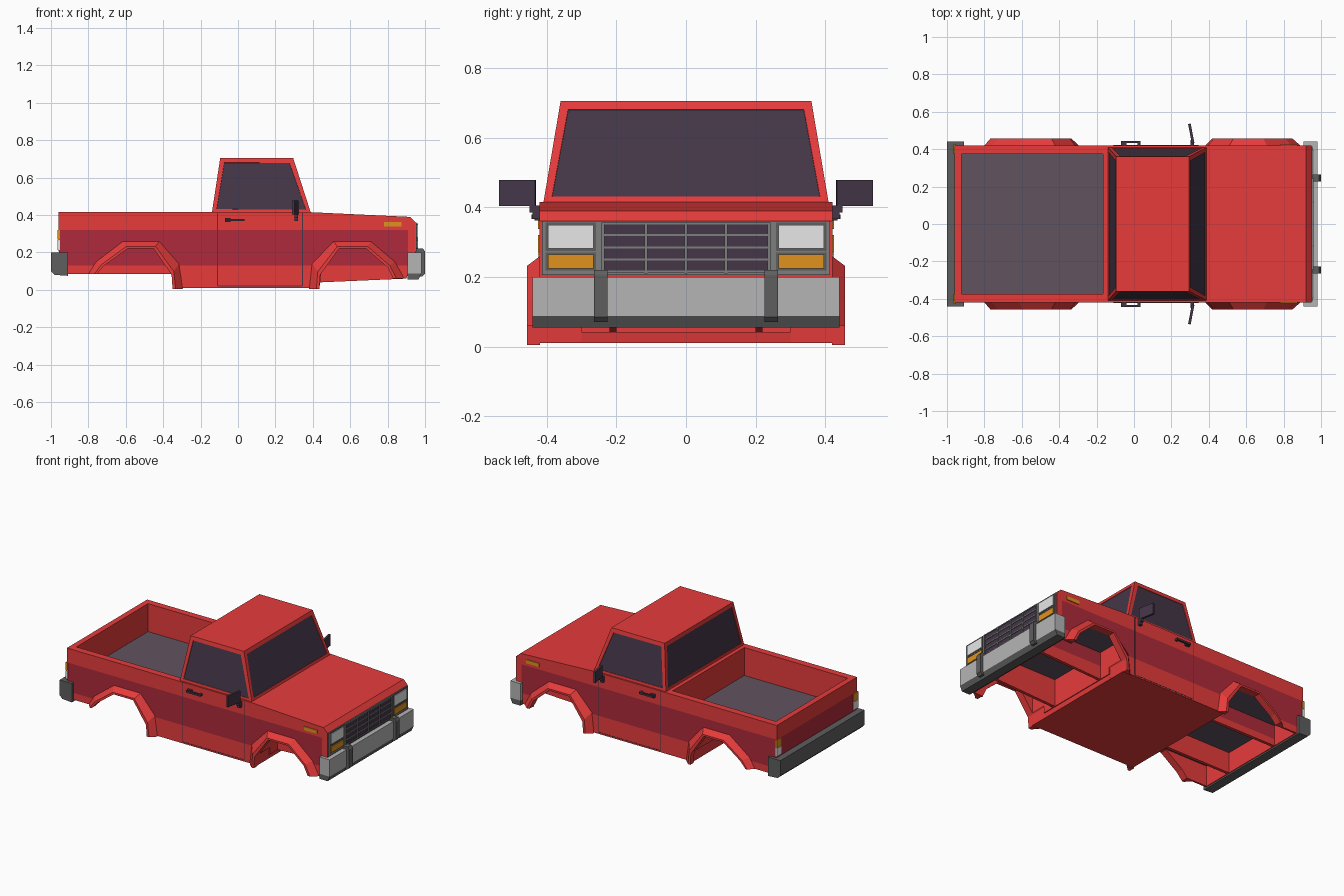
import bpy, bmesh
from mathutils import Vector

if "Cube" in bpy.data.objects:
    bpy.data.objects.remove(bpy.data.objects["Cube"])

def mat(name, r, g, b):
    m = bpy.data.materials.new(name)
    m.diffuse_color = (r, g, b, 1)
    m.use_nodes = True
    m.node_tree.nodes["Principled BSDF"].inputs["Base Color"].default_value = m.diffuse_color
    return m

RED = mat("red paint", .80, .044, .044)
DRED = mat("dark red stripe", .43, .023, .043)
GLASS = mat("dark glass", .058, .037, .065)
LIGHT = mat("light metal", .46, .46, .46)
DARK = mat("dark metal", .112, .112, .112)
BED = mat("bed liner", .12, .086, .115)
WHITE = mat("lamp white", .8, .8, .8)
AMBER = mat("amber lens", .75, .29, .013)
MID = mat("grille grey", .21, .21, .21)

def finish(name, bm, *mats):
    bmesh.ops.recalc_face_normals(bm, faces=bm.faces)
    me = bpy.data.meshes.new(name)
    bm.to_mesh(me)
    bm.free()
    for m in mats:
        me.materials.append(m)
    ob = bpy.data.objects.new(name, me)
    bpy.context.collection.objects.link(ob)
    return ob

def box(name, m, x0, x1, y0, y1, z0, z1):
    bm = bmesh.new()
    bmesh.ops.create_cube(bm, size=1)
    for v in bm.verts:
        v.co = Vector(((x0 + x1) / 2 + v.co.x * (x1 - x0),
                       (y0 + y1) / 2 + v.co.y * (y1 - y0),
                       (z0 + z1) / 2 + v.co.z * (z1 - z0)))
    return finish(name, bm, m)

def pair(name, m, x0, x1, y0, y1, z0, z1):
    box(name + "_left", m, x0, x1, y0, y1, z0, z1)
    box(name + "_right", m, x0, x1, -y1, -y0, z0, z1)

def prism(name, m, pts, y0, y1):
    # side profile (x, z) extruded along y
    bm = bmesh.new()
    f = bm.faces.new([bm.verts.new((x, y0, z)) for x, z in pts])
    g = bmesh.ops.extrude_face_region(bm, geom=[f])["geom"]
    for v in g:
        if isinstance(v, bmesh.types.BMVert):
            v.co.y = y1
    return finish(name, bm, m)

# wheel arch outlines: outer edge on the body, inner lip
ARCHES = {
    "rear": ([(-.80, .085), (-.76, .15), (-.615, .26), (-.42, .26), (-.315, .14), (-.295, .005)],
             [(-.755, .085), (-.715, .13), (-.59, .22), (-.45, .22), (-.355, .08), (-.35, .005)]),
    "front": ([(.89, .06), (.84, .15), (.71, .26), (.51, .26), (.395, .14), (.38, .005)],
              [(.83, .06), (.80, .12), (.685, .22), (.54, .22), (.44, .08), (.435, .005)]),
}

# body shell: bed, wheel arches and open underside are cut out
body = prism("body", RED, [(-.96, .415), (-.96, .21), (-.92, .085), (-.35, .085), (-.345, .01),
                           (.435, .01), (.44, .04), (.90, .06), (.95, .2), (.95, .36),
                           (.92, .39), (.39, .415)], -.42, .42)
cutters = [box("bed_cutter", RED, -.922, -.165, -.375, .375, .23, .6)]
for x0, x1 in ((.445, .895), (-.905, -.36)):
    for y0, y1 in ((-.2, .2), (.22, .408), (-.408, -.22)):
        cutters.append(box("underside_cutter", RED, x0, x1, y0, y1, -.1, .222))
for key, (outer, inner) in ARCHES.items():
    pts = [(inner[0][0], -.1)] + inner + [(inner[-1][0], -.1)]
    for s in (1, -1):
        cutters.append(prism("arch_cutter", RED, pts, .3 * s, .6 * s))
bpy.context.view_layer.objects.active = body
for c in cutters:
    mod = body.modifiers.new("cut", 'BOOLEAN')
    mod.operation = 'DIFFERENCE'
    mod.solver = 'EXACT'
    mod.object = c
    bpy.ops.object.modifier_apply(modifier=mod.name)
for c in cutters:
    bpy.data.objects.remove(c)

# painted stripe, bed floor and wheel well roofs
body.data.materials.clear()
for m in (RED, DRED, BED):
    body.data.materials.append(m)
bm = bmesh.new()
bm.from_mesh(body.data)
for co, no in (((0, 0, .13), (0, 0, 1)), ((0, 0, .32), (0, 0, 1)), ((.91, 0, 0), (1, 0, 0))):
    bmesh.ops.bisect_plane(bm, geom=bm.verts[:] + bm.edges[:] + bm.faces[:],
                           plane_co=co, plane_no=no, dist=1e-5)
bm.normal_update()
for f in bm.faces:
    c, n = f.calc_center_median(), f.normal
    f.material_index = 0
    side = abs(n.y) > .9 and (abs(c.y) > .41 or .21 < abs(c.y) < .3)
    if .13 < c.z < .32 and c.x < .91 and (side or (n.x < -.8 and c.x < -.93)):
        f.material_index = 1
    if (n.z > .9 and .2 < c.z < .25) or (n.z < -.9 and c.z > .2 and abs(c.y) < .41):
        f.material_index = 2
bm.to_mesh(body.data)
bm.free()

# wheel arch flares
for key, (outer, inner) in ARCHES.items():
    for s, side in ((1, "left"), (-1, "right")):
        bm = bmesh.new()
        lip = [((a[0] * .3 + b[0] * .7), (a[1] * .3 + b[1] * .7)) for a, b in zip(outer, inner)]
        rings = [[bm.verts.new((x, y * s, z)) for x, z in r]
                 for r, y in ((outer, .419), (lip, .456), (inner, .456), (inner, .419))]
        for i in range(4):
            a, b = rings[i], rings[(i + 1) % 4]
            for k in range(5):
                bm.faces.new((a[k], a[k + 1], b[k + 1], b[k]))
        for k in (0, 5):
            bm.faces.new([r[k] for r in rings])
        finish(f"{key}_flare_{side}", bm, RED)

# cab with inset windows
bm = bmesh.new()
lo = [bm.verts.new(p) for p in ((-.14, -.41, .41), (.39, -.41, .41), (.39, .41, .41), (-.14, .41, .41))]
hi = [bm.verts.new(p) for p in ((-.095, -.36, .705), (.295, -.36, .705), (.295, .36, .705), (-.095, .36, .705))]
walls = [bm.faces.new((lo[i], lo[(i + 1) % 4], hi[(i + 1) % 4], hi[i])) for i in range(4)]
bm.faces.new(hi)
bm.faces.new(lo[::-1])
bmesh.ops.recalc_face_normals(bm, faces=bm.faces)
bmesh.ops.inset_individual(bm, faces=walls, thickness=.033, depth=0)
bmesh.ops.inset_individual(bm, faces=walls, thickness=.001, depth=-.003)
for f in walls:
    f.material_index = 1
finish("cab", bm, RED, GLASS)

# door seams, handles, mirrors
for x in (-.11, .345):
    pair("door_seam", GLASS, x - .002, x + .002, .415, .4212, .02, .412)
pair("door_sill_seam", GLASS, -.11, .345, .415, .4212, .018, .022)
pair("door_handle", GLASS, -.07, .035, .432, .444, .367, .379)
pair("handle_mount", GLASS, -.07, -.04, .415, .435, .362, .384)
pair("handle_pivot", GLASS, .02, .035, .415, .435, .367, .379)
pair("mirror_arm", GLASS, .302, .322, .405, .45, .385, .405)
pair("mirror_foot", GLASS, .302, .322, .415, .44, .367, .387)
for s, side in ((1, "left"), (-1, "right")):
    m = box("mirror_" + side, GLASS, -.007, .007, -.053, .053, -.037, .037)
    m.location = (.306, .484 * s, .441)
    m.rotation_euler.z = .19 * s

# grille, lamps
box("grille_frame", MID, .94, .955, -.414, .414, .205, .36)
box("grille_dark", GLASS, .95, .957, -.24, .24, .213, .352)
for y in (-.238, -.115, 0, .115, .238):
    box("grille_upright", MID, .95, .962, y - .004, y + .004, .21, .356)
for z in (.215, .25, .285, .32, .353):
    box("grille_bar", MID, .95, .961, -.24, .24, z - .003, z + .003)
pair("headlight_bezel", DARK, .95, .957, .258, .403, .274, .356)
pair("headlight", WHITE, .95, .962, .265, .396, .281, .349)
pair("indicator_bezel", DARK, .95, .957, .258, .403, .218, .270)
pair("indicator", AMBER, .95, .962, .265, .396, .224, .264)
pair("side_marker", AMBER, .78, .875, .415, .425, .338, .362)
pair("tail_lamp_amber", AMBER, -.966, -.952, .375, .425, .268, .32)
pair("tail_lamp_white", WHITE, -.966, -.952, .375, .425, .212, .266)

# front bumper with guards
prism("front_bumper", LIGHT, [(.905, .2), (.98, .2), (.98, .088), (.905, .088)], -.44, .44)
prism("front_bumper_valance", DARK, [(.905, .088), (.98, .088), (.965, .055), (.905, .055)], -.44, .44)
for s in (-.245, .245):
    prism("bumper_guard", DARK, [(.94, .22), (.99, .22), (1, .205), (1, .085), (.985, .07), (.94, .07)],
          s - .019, s + .019)

# rear bumper
prism("rear_bumper", DARK, [(-.91, .2), (-1, .2), (-1, .1), (-.98, .08), (-.91, .075)], -.44, .44)
